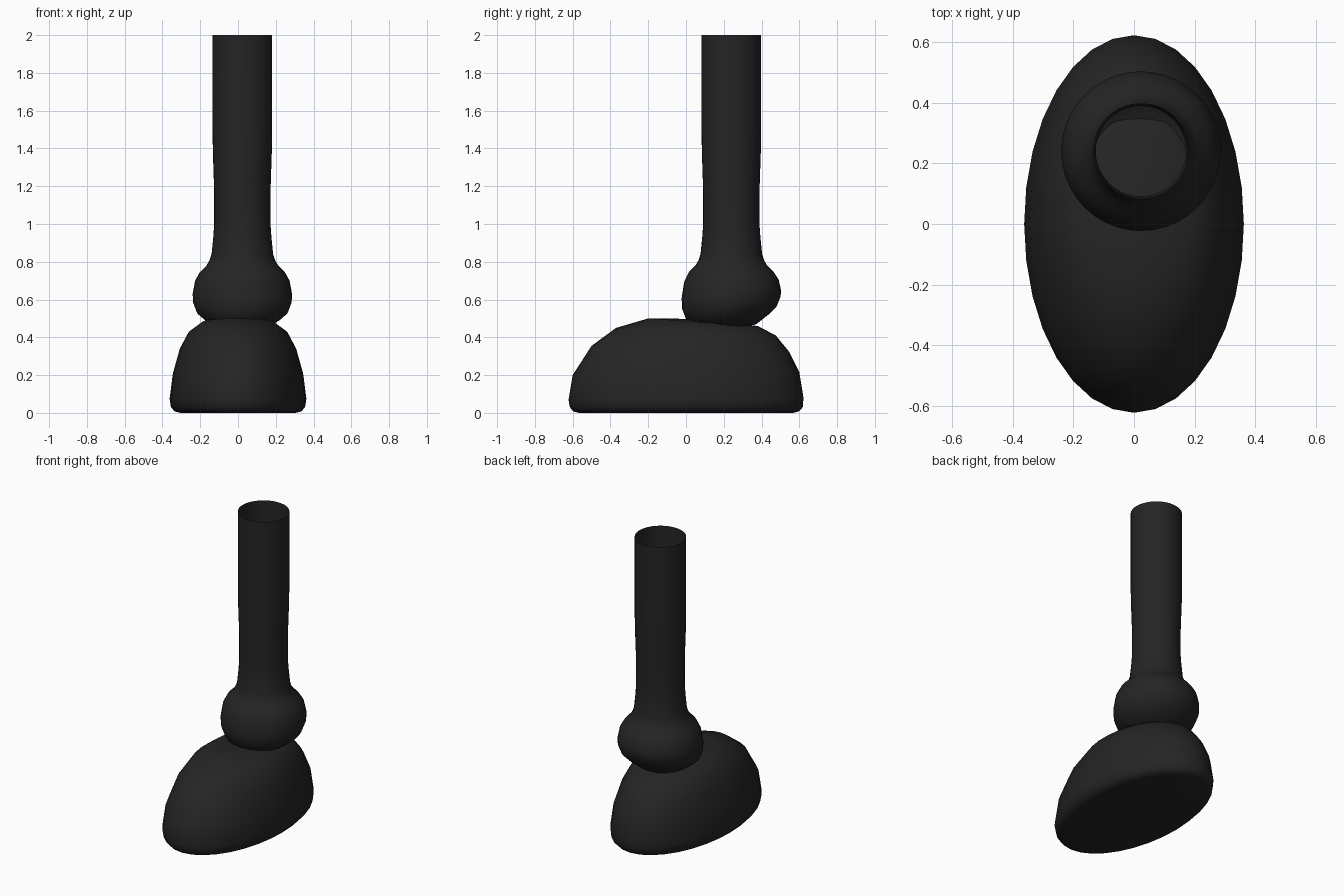
import bpy, bmesh, math

if "Cube" in bpy.data.objects:
    bpy.data.objects.remove(bpy.data.objects["Cube"])

black = bpy.data.materials.new("matte_black")
black.diffuse_color = (0.018, 0.018, 0.0185, 1)
black.use_nodes = True
black.node_tree.nodes["Principled BSDF"].inputs["Base Color"].default_value = black.diffuse_color


def loft(name, rings, n, bottom=None, top=None):
    """Skin a list of point rings; optional centre points close the ends."""
    bm = bmesh.new()
    loops = [[bm.verts.new(p) for p in ring] for ring in rings]
    for a, b in zip(loops, loops[1:]):
        for i in range(n):
            j = (i + 1) % n
            bm.faces.new((a[i], a[j], b[j], b[i]))
    for centre, loop, flip in ((bottom, loops[0], True), (top, loops[-1], False)):
        if centre:
            c = bm.verts.new(centre)
            for i in range(n):
                j = (i + 1) % n
                bm.faces.new((loop[j], loop[i], c) if flip else (loop[i], loop[j], c))
    me = bpy.data.meshes.new(name)
    bm.to_mesh(me)
    bm.free()
    ob = bpy.data.objects.new(name, me)
    bpy.context.collection.objects.link(ob)
    me.materials.append(black)
    bpy.ops.object.select_all(action='DESELECT')
    ob.select_set(True)
    bpy.context.view_layer.objects.active = ob
    bpy.ops.object.shade_smooth_by_angle(angle=math.radians(50))
    return ob


def ring(cx, rx, y0, y1, z0, z1, n):
    """Ellipse from y0 (front, height z0) to y1 (back, height z1)."""
    out = []
    for i in range(n):
        t = 2 * math.pi * i / n
        f = (1 + math.sin(t)) / 2
        out.append((cx + rx * math.cos(t), y0 + (y1 - y0) * f, z0 + (z1 - z0) * f))
    return out


# Foot: elliptical shell, rounded sole edge, top sloping down to the heel
foot = [
    (0.305, -0.565, 0.565, 0.0, 0.0),
    (0.335, -0.597, 0.597, 0.008, 0.008),
    (0.355, -0.615, 0.618, 0.03, 0.03),
    (0.362, -0.622, 0.622, 0.07, 0.08),
    (0.345, -0.60, 0.60, 0.20, 0.215),
    (0.308, -0.50, 0.545, 0.355, 0.325),
    (0.26, -0.37, 0.475, 0.45, 0.41),
    (0.19, -0.20, 0.38, 0.50, 0.46),
]
loft("foot", [ring(0, *r, 32) for r in foot], 32, (0, 0, 0), (0, 0.0, 0.498))

# Leg and ankle ball: one revolved profile (radius, height, tilt), ball leaning forward
CX, CY = 0.023, 0.24
leg = [
    (0.13, 0.45, 0.14), (0.20, 0.495, 0.14), (0.24, 0.53, 0.14),
    (0.261, 0.585, 0.12), (0.263, 0.63, 0.08), (0.250, 0.70, 0.03),
    (0.225, 0.745, 0), (0.19, 0.78, 0), (0.175, 0.805, 0), (0.163, 0.84, 0),
    (0.154, 0.93, 0), (0.149, 1.0, 0), (0.149, 1.17, 0), (0.156, 1.38, 0),
    (0.158, 1.5, 0), (0.158, 2.0, 0),
]
loft("leg_and_ankle",
     [ring(CX, r, CY - r, CY + r, z - k * r, z + k * r, 40) for r, z, k in leg],
     40, (CX, CY, 0.44))
